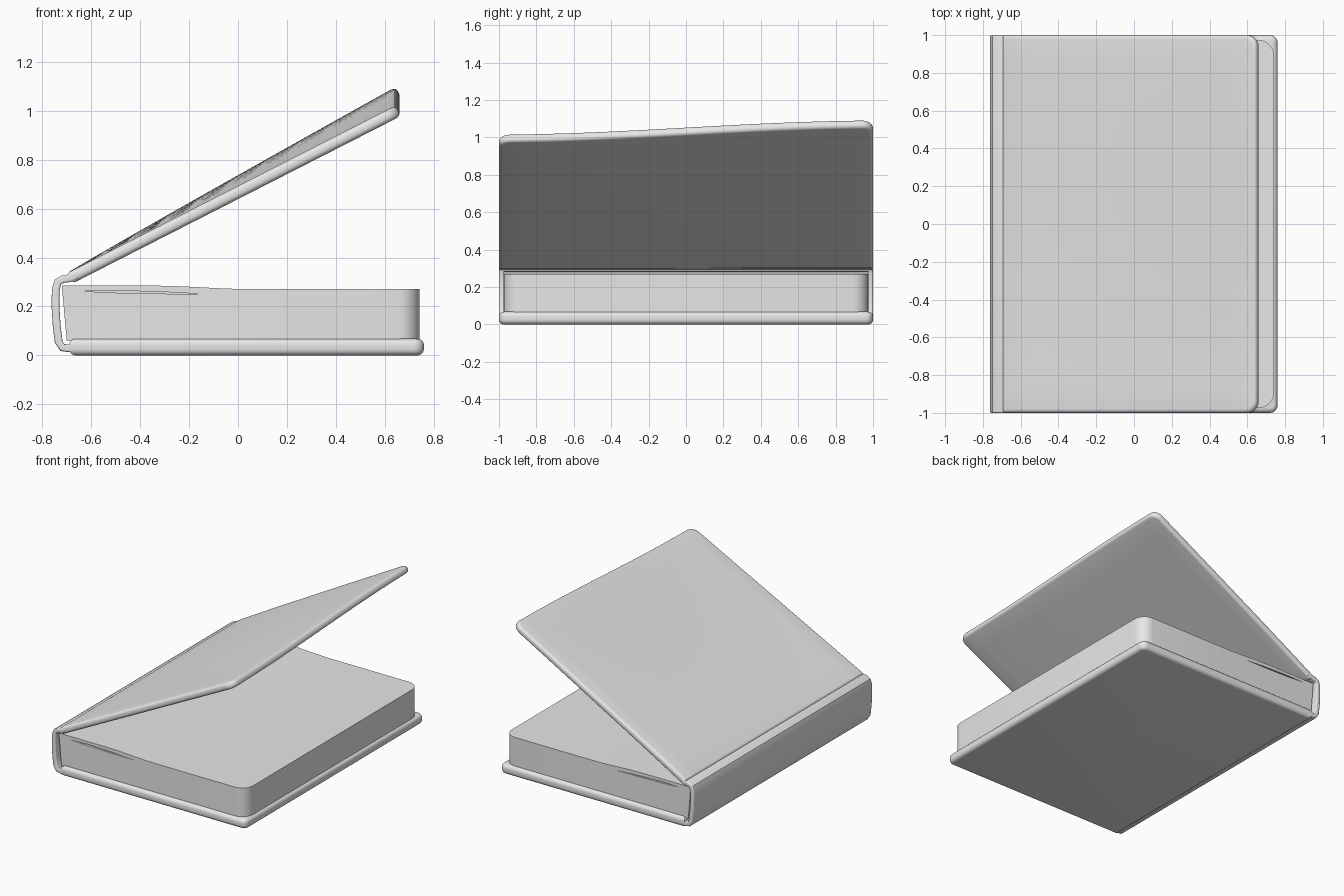
import bpy, bmesh, math
from mathutils import Vector

if "Cube" in bpy.data.objects:
    bpy.data.objects.remove(bpy.data.objects["Cube"])

grey = bpy.data.materials.new("plain light grey")
grey.use_nodes = True
grey.diffuse_color = (0.8, 0.8, 0.8, 1)
grey.node_tree.nodes["Principled BSDF"].inputs["Base Color"].default_value = (0.8, 0.8, 0.8, 1)


def rounded_outline(x0, x1, half, radius, steps=7):
    """Rectangle with square corners at the spine and round ones at the open edge."""
    points = [(x0, half), (x0, -half)]
    for side in (-1, 1):
        for i in range(steps + 1):
            a = math.pi / 2 * (i / steps if side > 0 else i / steps - 1)
            points.append((x1 - radius + radius * math.cos(a),
                           side * (half - radius) + radius * math.sin(a)))
    return points


def prism(name, outline, lo, hi, along_y=False, bevel=0.0, cuts=(), shape=None):
    """Extrude an outline, round its rims, slice it and optionally bend it."""
    bm = bmesh.new()
    place = (lambda p, h: (p[0], h, p[1])) if along_y else (lambda p, h: (p[0], p[1], h))
    low = [bm.verts.new(place(p, lo)) for p in outline]
    high = [bm.verts.new(place(p, hi)) for p in outline]
    caps = [bm.faces.new(low), bm.faces.new(high)]
    n = len(outline)
    for i in range(n):
        j = (i + 1) % n
        bm.faces.new((low[i], low[j], high[j], high[i]))
    bmesh.ops.recalc_face_normals(bm, faces=bm.faces)
    if bevel:
        rims = list({e for f in caps for e in f.edges})
        bmesh.ops.bevel(bm, geom=rims, offset=bevel, segments=5, profile=0.5,
                        affect='EDGES', clamp_overlap=True)
    for normal, positions in cuts:
        for d in positions:
            axis = Vector(normal)
            bmesh.ops.bisect_plane(bm, geom=bm.verts[:] + bm.edges[:] + bm.faces[:],
                                   plane_co=axis * d, plane_no=axis)
    if shape:
        for v in bm.verts:
            v.co = shape(v.co)
    bmesh.ops.recalc_face_normals(bm, faces=bm.faces)
    mesh = bpy.data.meshes.new(name)
    bm.to_mesh(mesh)
    bm.free()
    mesh.materials.append(grey)
    obj = bpy.data.objects.new(name, mesh)
    bpy.context.collection.objects.link(obj)
    return obj


def activate(obj):
    bpy.ops.object.select_all(action='DESELECT')
    obj.select_set(True)
    bpy.context.view_layer.objects.active = obj


def smooth(obj):
    activate(obj)
    bpy.ops.object.shade_smooth_by_angle(angle=math.radians(35))


def spread(a, b, count):
    return [a + (b - a) * i / count for i in range(1, count)]


X, Y = (1, 0, 0), (0, 1, 0)

# Back cover lying flat
smooth(prism("back_cover", rounded_outline(-0.69, 0.76, 1.0, 0.04),
             0.0, 0.068, bevel=0.026))

# Front cover, swung open and slightly twisted
LENGTH, TILT = 1.51, math.radians(27)


def swing(co):
    t = max(co.x / LENGTH, 0)
    twist = 0.0385 * (1 + math.sin(1.45 * co.y)) * t ** 0.85
    return Vector((-0.69 + co.x * math.cos(TILT) - co.z * math.sin(TILT), co.y,
                   0.314 + co.x * math.sin(TILT) + co.z * math.cos(TILT) + twist))


smooth(prism("front_cover", rounded_outline(0, LENGTH, 1.0, 0.06), -0.024, 0.024,
             bevel=0.02, shape=swing,
             cuts=[(X, spread(0, LENGTH, 10)), (Y, spread(-1, 1, 16))]))

# Spine: a thin curved strip joining both covers
path = [Vector(p) for p in [(-0.65, 0.032), (-0.69, 0.029), (-0.718, 0.032), (-0.733, 0.055),
                            (-0.741, 0.12), (-0.746, 0.2), (-0.745, 0.27), (-0.736, 0.3),
                            (-0.715, 0.312), (-0.69, 0.315), (-0.66, 0.328)]]
outer, inner = [], []
for i, p in enumerate(path):
    along = (path[min(i + 1, len(path) - 1)] - path[max(i - 1, 0)]).normalized()
    side = Vector((-along.y, along.x)) * 0.016
    outer.append(p + side)
    inner.append(p - side)
smooth(prism("spine", outer + inner[::-1], -1.0, 1.0, along_y=True, bevel=0.008))


# Page block, swelling a little toward the spine
def swell(co):
    lift = min(max((0.05 - co.x) / 0.4, 0), 1)
    lift = lift * lift * (3 - 2 * lift)
    height = (co.z - 0.06) / 0.21
    lean = 0.02 * height if co.x < -0.6 else 0
    return Vector((co.x - lean, co.y, co.z + 0.014 * lift * height))


pages = prism("pages", rounded_outline(-0.70, 0.742, 0.975, 0.085), 0.06, 0.271,
              shape=swell, cuts=[(X, spread(-0.4, 0.1, 9))])

# Narrow gap under the top sheets, at both ends of the block
gap = [(-0.63, 0.262), (-0.5, 0.256), (-0.3, 0.252), (-0.13, 0.25),
       (-0.3, 0.259), (-0.5, 0.265)]
for side in (-1, 1):
    cutter = prism("page_gap_cutter", gap, side * 0.93, side * 1.05, along_y=True)
    cutter.hide_render = True
    mod = pages.modifiers.new("gap", 'BOOLEAN')
    mod.operation, mod.object, mod.solver = 'DIFFERENCE', cutter, 'EXACT'
    activate(pages)
    bpy.ops.object.modifier_apply(modifier=mod.name)
    bpy.data.objects.remove(cutter)
smooth(pages)
